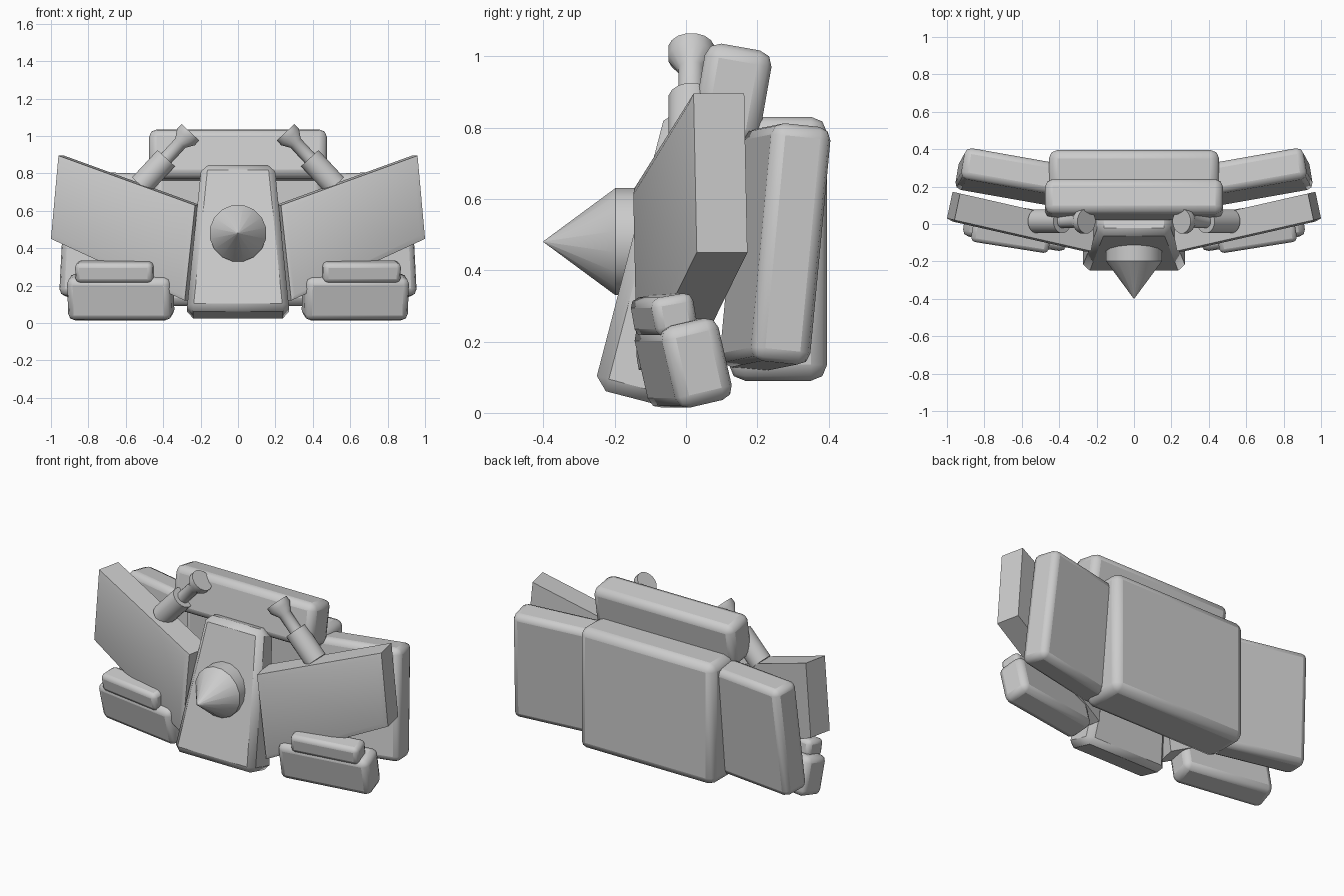
import bpy, bmesh, math
from mathutils import Vector, Matrix, Euler

if "Cube" in bpy.data.objects:
    bpy.data.objects.remove(bpy.data.objects["Cube"])

grey = bpy.data.materials.new("plain_grey")
grey.use_nodes = True
grey.diffuse_color = (0.6, 0.6, 0.6, 1)
grey.node_tree.nodes["Principled BSDF"].inputs["Base Color"].default_value = (0.6, 0.6, 0.6, 1)


def finish(name, bm, bevel=0, segments=2):
    bmesh.ops.recalc_face_normals(bm, faces=bm.faces)
    mesh = bpy.data.meshes.new(name)
    bm.to_mesh(mesh)
    bm.free()
    mesh.materials.append(grey)
    obj = bpy.data.objects.new(name, mesh)
    bpy.context.collection.objects.link(obj)
    if bevel:
        mod = obj.modifiers.new("Bevel", "BEVEL")
        mod.width, mod.segments, mod.limit_method = bevel, segments, "ANGLE"
    bpy.ops.object.select_all(action="DESELECT")
    obj.select_set(True)
    bpy.context.view_layer.objects.active = obj
    bpy.ops.object.shade_smooth_by_angle(angle=math.radians(35))
    return obj


def block(name, centre, size, rot=(0, 0, 0), bevel=0.04, segments=2, taper=None):
    """Bevelled box; taper scales the top in x and y."""
    bm = bmesh.new()
    bmesh.ops.create_cube(bm, size=1)
    for v in bm.verts:
        if taper and v.co.z > 0:
            v.co.x *= taper[0]
            v.co.y = -0.5 + (v.co.y + 0.5) * taper[1]
        v.co = Vector(a * b for a, b in zip(v.co, size))
    turn = Euler([math.radians(a) for a in rot]).to_matrix().to_4x4()
    bm.transform(Matrix.Translation(centre) @ turn)
    return finish(name, bm, bevel, segments)


def turned(name, start, direction, profile, sides):
    """Solid of revolution from (distance, radius) pairs along a direction."""
    bm = bmesh.new()
    rings = []
    for dist, radius in profile:
        ring = []
        for i in range(sides):
            a = 2 * math.pi * (i + 0.5) / sides
            ring.append(bm.verts.new((radius * math.cos(a), radius * math.sin(a), dist)))
        rings.append(ring)
    for low, high in zip(rings, rings[1:]):
        for i in range(sides):
            j = (i + 1) % sides
            bm.faces.new((low[i], low[j], high[j], high[i]))
    bm.faces.new(rings[0])
    bm.faces.new(rings[-1])
    turn = Vector(direction).to_track_quat("Z", "Y").to_matrix().to_4x4()
    bm.transform(Matrix.Translation(start) @ turn)
    return finish(name, bm)


def wing(name, s):
    """Swept slab with a slightly raised front face."""
    bm = bmesh.new()
    outline = [(0.23, 0.63), (0.96, 0.895), (1.0, 0.45), (0.285, 0.12)]
    front = [bm.verts.new((s * x, -0.14 + 0.227 * (x - 0.25), z)) for x, z in outline]
    face = bm.faces.new(front)
    back = [bm.verts.new(v.co + Vector((-0.03 * s, 0.142, 0))) for v in front]
    bm.faces.new(back)
    for i in range(4):
        j = (i + 1) % 4
        bm.faces.new((front[i], front[j], back[j], back[i]))
    bmesh.ops.recalc_face_normals(bm, faces=bm.faces)
    bmesh.ops.inset_region(bm, faces=[face], thickness=0.035, depth=0.01)
    finish(name, bm)


# Central body
block("back_block", (0, 0.258, 0.46), (0.91, 0.275, 0.74), bevel=0.045)
block("upper_block", (0, 0.13, 0.895), (0.95, 0.19, 0.265), (-10, 0, 0), 0.04)
block("chest", (0, -0.055, 0.435), (0.55, 0.21, 0.81), (-14.6, 0, 0), 0.035, 1, (0.71, 0.7))
turned("nose_cone", (0, -0.08, 0.48), (0, -1, 0),
       [(0, 0.153), (0.118, 0.153), (0.32, 0.001)], 16)

# Mirrored parts
for side, s in (("left", 1), ("right", -1)):
    wing(side + "_wing", s)
    block(side + "_back_panel", (s * 0.65, 0.25, 0.465), (0.57, 0.17, 0.67),
          (-5.8, s * -2, s * 10), 0.035)
    block(side + "_foot", (s * 0.627, -0.008, 0.14), (0.56, 0.165, 0.235),
          (13, 0, s * 9), 0.035)
    block(side + "_foot_step", (s * 0.657, -0.062, 0.275), (0.42, 0.12, 0.11),
          (10, 0, s * 9), 0.025)
    axis = Vector((-s * 0.68, 0, 0.73))
    base = Vector((s * 0.52, 0.015, 0.735))
    turned(side + "_arm_sleeve", base, axis, [(0, 0.065), (0.2, 0.065)], 16)
    turned(side + "_arm_rod", base + axis * 0.19, axis,
           [(0, 0.037), (0.12, 0.037), (0.165, 0.066), (0.2, 0.066)], 16)
